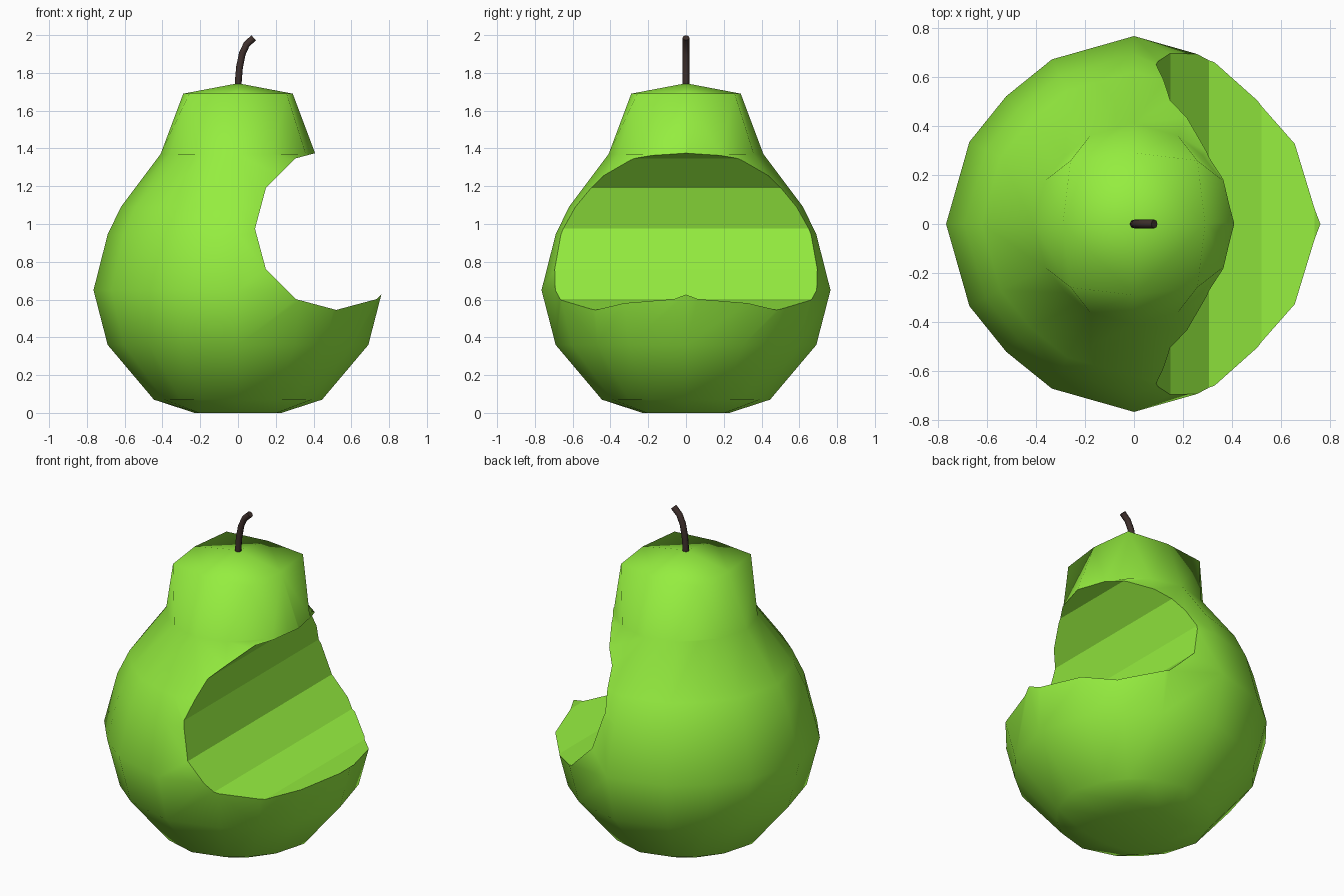
import bpy, bmesh, math
from mathutils import Vector

if "Cube" in bpy.data.objects:
    bpy.data.objects.remove(bpy.data.objects["Cube"])


def material(name, rgb):
    m = bpy.data.materials.new(name)
    m.diffuse_color = (*rgb, 1)
    m.use_nodes = True
    m.node_tree.nodes["Principled BSDF"].inputs["Base Color"].default_value = m.diffuse_color
    return m


def add_object(name, bm, mat, smooth):
    bmesh.ops.recalc_face_normals(bm, faces=bm.faces[:])
    for f in bm.faces:
        f.smooth = smooth
    me = bpy.data.meshes.new(name)
    bm.to_mesh(me)
    bm.free()
    me.materials.append(mat)
    ob = bpy.data.objects.new(name, me)
    bpy.context.collection.objects.link(ob)
    return ob


green = material("pear_green", (0.30, 0.85, 0.05))
brown = material("stem_brown", (0.05, 0.03, 0.026))

# Pear body: rounded-cube layout, 16-sided rings closed by 8-sided caps
bm = bmesh.new()
quarter = [(1, 0), (0.876, 0.437), (0.68, 0.68), (0.437, 0.876)]
cap_quarter = [(1, 0), (0.89, 0.89)]


def ring(points, r, z):
    verts = []
    for k in range(4):
        for x, y in points:
            for _ in range(k):
                x, y = -y, x
            verts.append(bm.verts.new((x * r, y * r, z)))
    return verts


profile = [(0.445, 0.07), (0.69, 0.36), (0.765, 0.65), (0.69, 0.945),
           (0.62, 1.09), (0.41, 1.37)]
rings = [ring(quarter, r, z) for r, z in profile]
for a, b in zip(rings, rings[1:]):
    for i in range(16):
        j = (i + 1) % 16
        bm.faces.new((a[i], a[j], b[j], b[i]))


def cap(outer, r, z, pole_z):
    inner = ring(cap_quarter, r, z)
    pole = bm.verts.new((0, 0, pole_z))
    for k in range(4):
        o = [outer[(4 * k + i) % 16] for i in range(5)]
        n = [inner[(2 * k + i) % 8] for i in range(3)]
        bm.faces.new((o[0], o[1], n[1], n[0]))
        bm.faces.new((o[1], o[2], o[3], n[1]))
        bm.faces.new((o[3], o[4], n[2], n[1]))
        bm.faces.new((n[0], n[1], n[2], pole))


cap(rings[0], 0.23, 0.0, 0.005)
cap(rings[-1], 0.29, 1.69, 1.745)
pear = add_object("pear_body", bm, green, True)

# Bite: 12-sided cylinder lying along y
bm = bmesh.new()
ends = []
for y in (-1.2, 1.2):
    ends.append([bm.verts.new((0.52 + 0.43 * math.cos(math.radians(30 * i)), y,
                               0.975 + 0.43 * math.sin(math.radians(30 * i))))
                 for i in range(12)])
    bm.faces.new(ends[-1])
for i in range(12):
    j = (i + 1) % 12
    bm.faces.new((ends[0][i], ends[0][j], ends[1][j], ends[1][i]))
cutter = add_object("bite_cutter", bm, green, False)
cutter.hide_render = True

mod = pear.modifiers.new("bite", 'BOOLEAN')
mod.operation = 'DIFFERENCE'
mod.solver = 'EXACT'
mod.object = cutter
bpy.context.view_layer.objects.active = pear
pear.select_set(True)
bpy.ops.object.modifier_apply(modifier=mod.name)
bpy.data.objects.remove(cutter)

# Stem: bent tube
path = [(0, 1.70), (0.002, 1.76), (0.008, 1.83), (0.022, 1.90), (0.045, 1.95), (0.083, 1.986)]
cu = bpy.data.curves.new("stem", 'CURVE')
cu.dimensions = '3D'
cu.bevel_depth = 0.018
cu.bevel_resolution = 2
cu.use_fill_caps = True
sp = cu.splines.new('POLY')
sp.points.add(len(path) - 1)
for p, (x, z) in zip(sp.points, path):
    p.co = (x, 0, z, 1)
sp.use_smooth = True
cu.materials.append(brown)
stem = bpy.data.objects.new("stem", cu)
bpy.context.collection.objects.link(stem)
